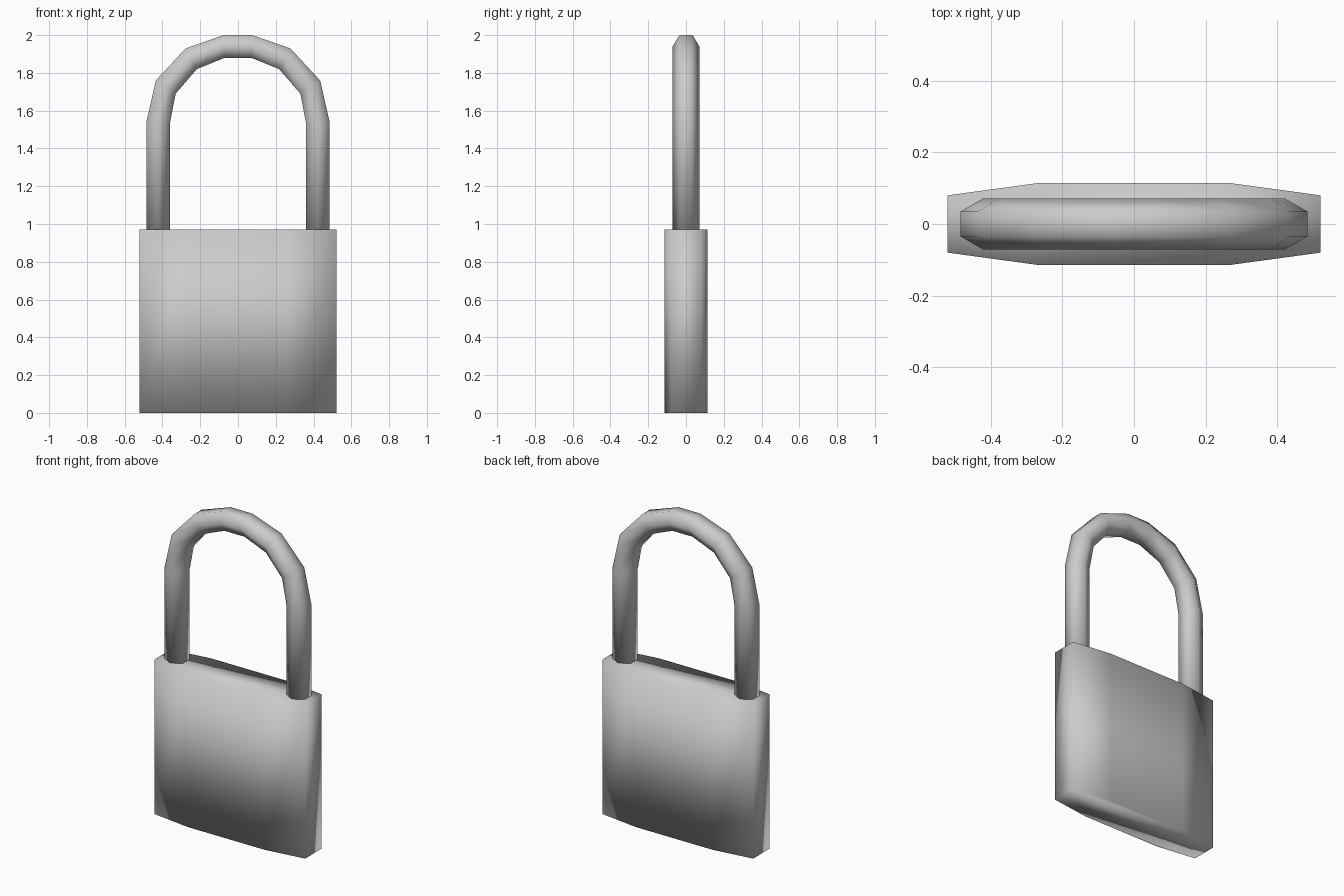
import bpy, bmesh

if "Cube" in bpy.data.objects:
    bpy.data.objects.remove(bpy.data.objects["Cube"])


def make_object(name, rings):
    """Skin a list of equal-length vertex rings, cap both ends, smooth shade."""
    bm = bmesh.new()
    loops = [[bm.verts.new(p) for p in ring] for ring in rings]
    n = len(loops[0])
    for a, b in zip(loops, loops[1:]):
        for i in range(n):
            j = (i + 1) % n
            bm.faces.new((a[i], a[j], b[j], b[i]))
    bm.faces.new(loops[0][::-1])
    bm.faces.new(loops[-1])
    bmesh.ops.recalc_face_normals(bm, faces=bm.faces)
    mesh = bpy.data.meshes.new(name)
    bm.to_mesh(mesh)
    bm.free()
    for poly in mesh.polygons:
        poly.use_smooth = True
    obj = bpy.data.objects.new(name, mesh)
    bpy.context.collection.objects.link(obj)
    return obj


# Lock body: eight-sided plan pulled straight up
plan = [(-0.522, -0.08), (-0.265, -0.115), (0.265, -0.115), (0.522, -0.08),
        (0.522, 0.08), (0.265, 0.115), (-0.265, 0.115), (-0.522, 0.08)]
make_object("lock_body", [[(x, y, z) for x, y in plan] for z in (0, 0.97)])

# Shackle: (outer x, outer z, inner x, inner z) for the right half, mirrored
half = [(0.485, 0.965, 0.36, 0.965), (0.485, 1.54, 0.36, 1.535),
        (0.435, 1.76, 0.33, 1.69), (0.277, 1.93, 0.218, 1.82),
        (0.075, 2.0, 0.07, 1.88)]
path = half + [(-a, b, -c, d) for a, b, c, d in reversed(half)]

# Hexagonal cross-section: (blend from outer to inner, y)
section = [(0, -0.035), (0, 0.035), (0.5, 0.071),
           (1, 0.035), (1, -0.035), (0.5, -0.071)]
make_object("shackle", [[(ox + (ix - ox) * t, y, oz + (iz - oz) * t)
                         for t, y in section] for ox, oz, ix, iz in path])
